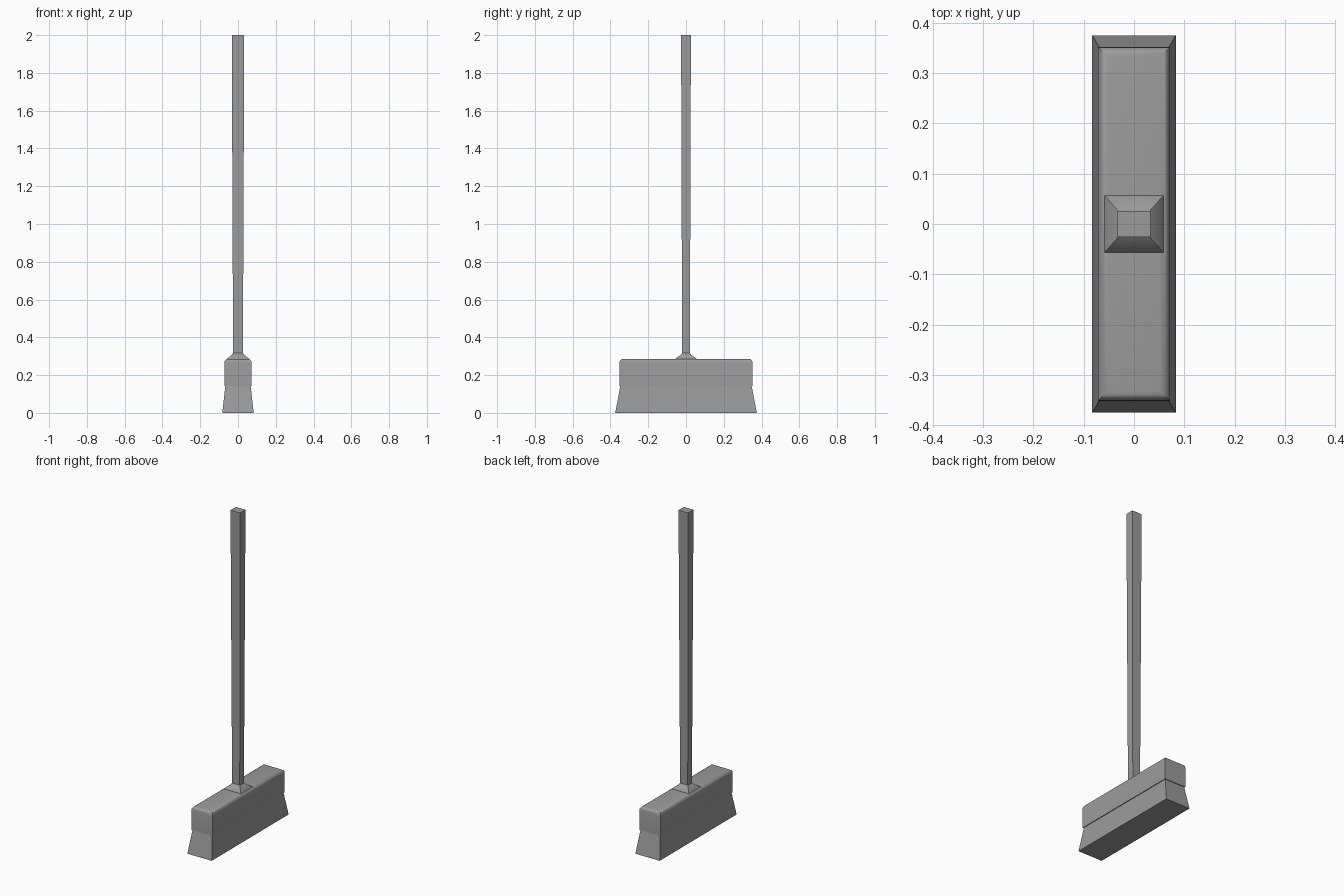
import bpy, bmesh

if "Cube" in bpy.data.objects:
    bpy.data.objects.remove(bpy.data.objects["Cube"])


def rect_loft(name, sections):
    """Skin a stack of centred rectangles given as (half_x, half_y, z)."""
    bm = bmesh.new()
    rings = [[bm.verts.new((sx * hx, sy * hy, z))
              for sx, sy in ((-1, -1), (1, -1), (1, 1), (-1, 1))]
             for hx, hy, z in sections]
    for low, high in zip(rings, rings[1:]):
        for i in range(4):
            j = (i + 1) % 4
            bm.faces.new((low[i], low[j], high[j], high[i]))
    bm.faces.new(rings[0][::-1])
    bm.faces.new(rings[-1])
    mesh = bpy.data.meshes.new(name)
    bm.to_mesh(mesh)
    bm.free()
    obj = bpy.data.objects.new(name, mesh)
    bpy.context.collection.objects.link(obj)
    return obj


def smooth(obj):
    bpy.ops.object.select_all(action='DESELECT')
    obj.select_set(True)
    bpy.context.view_layer.objects.active = obj
    bpy.ops.object.shade_smooth_by_angle(angle=0.6)


# Dark grey finish shared by all parts
grey = bpy.data.materials.new("dark_grey")
grey.diffuse_color = (0.33, 0.33, 0.33, 1)
grey.use_nodes = True
grey.node_tree.nodes["Principled BSDF"].inputs["Base Color"].default_value = grey.diffuse_color

# Bristles flare out towards the floor
bristles = rect_loft("bristles", [(0.083, 0.375, 0), (0.067, 0.347, 0.145)])

# Brush block with rounded top edges
block = rect_loft("brush_block", [(0.072, 0.352, 0.142), (0.072, 0.352, 0.286)])
bm = bmesh.new()
bm.from_mesh(block.data)
top_edges = [e for e in bm.edges if all(v.co.z > 0.28 for v in e.verts)]
bmesh.ops.bevel(bm, geom=top_edges, offset=0.02, segments=4, profile=0.5,
                affect='EDGES')
bm.to_mesh(block.data)
bm.free()
smooth(block)

# Flared socket where the handle meets the block
socket = rect_loft("handle_socket", [(0.062, 0.060, 0.278), (0.058, 0.056, 0.287),
                                     (0.034, 0.029, 0.306), (0.026, 0.0205, 0.316)])
smooth(socket)

# Long handle, slightly thicker at the top
handle = rect_loft("handle", [(0.026, 0.0205, 0.30), (0.033, 0.026, 2.0)])

for part in (bristles, block, socket, handle):
    part.data.materials.append(grey)
